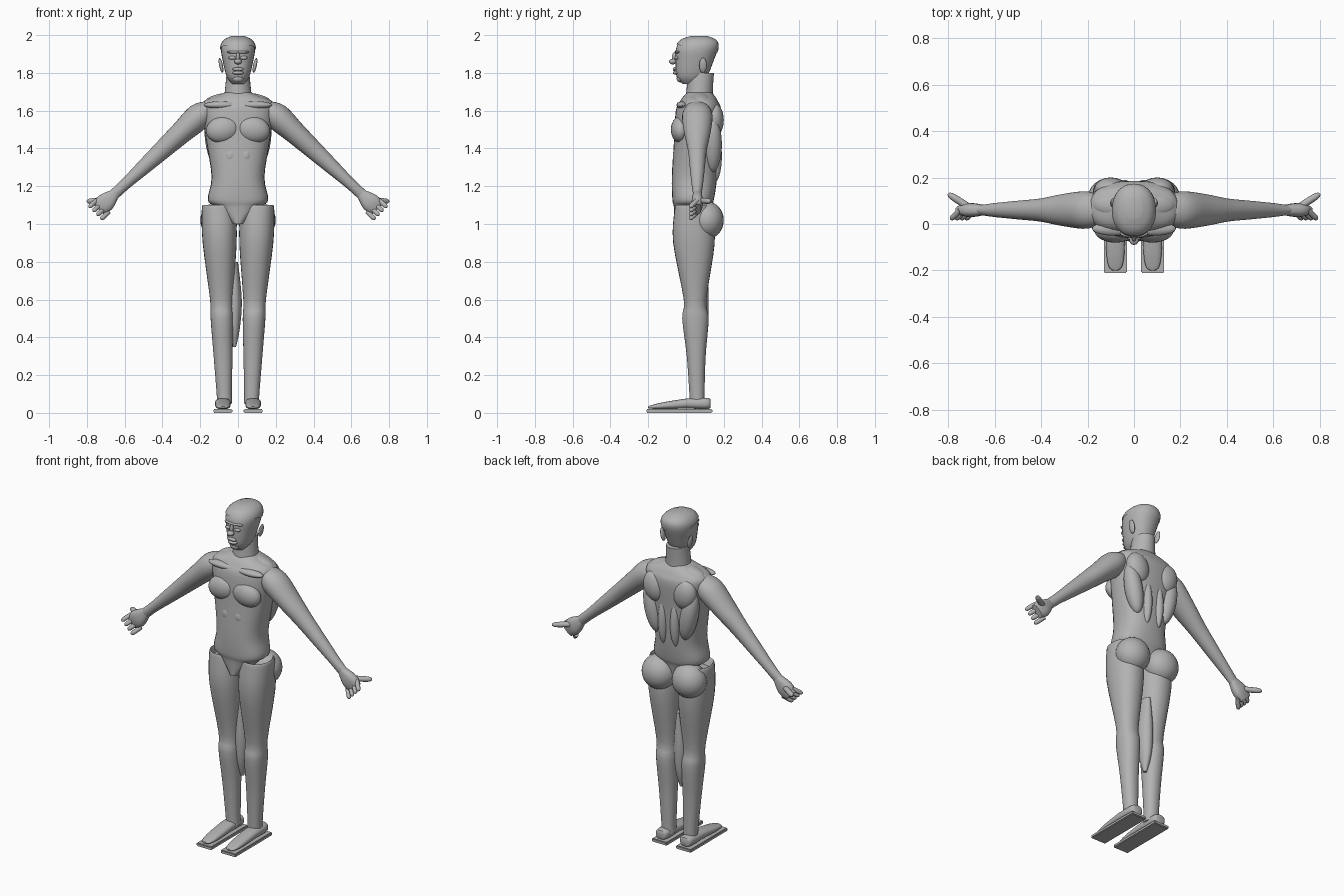
import bpy, bmesh
from math import cos, sin, pi, copysign
from mathutils import Vector, Matrix

if "Cube" in bpy.data.objects:
    bpy.data.objects.remove(bpy.data.objects["Cube"])

grey = bpy.data.materials.new("plain grey")
grey.use_nodes = True
colour = (.45, .45, .45, 1)
grey.diffuse_color = colour
grey.node_tree.nodes["Principled BSDF"].inputs["Base Color"].default_value = colour

X, Y, Z = Matrix.Identity(3)
SIDES = (("left", 1), ("right", -1))
# Arms run straight down and outwards
ACROSS = Vector((.7, 0, .7))


def finish(name, bm):
    """Turn a bmesh into a smooth shaded grey object."""
    bmesh.ops.recalc_face_normals(bm, faces=bm.faces)
    mesh = bpy.data.meshes.new(name)
    bm.to_mesh(mesh)
    bm.free()
    mesh.materials.append(grey)
    obj = bpy.data.objects.new(name, mesh)
    bpy.context.collection.objects.link(obj)
    bpy.ops.object.select_all(action="DESELECT")
    obj.select_set(True)
    bpy.context.view_layer.objects.active = obj
    bpy.ops.object.shade_smooth_by_angle(angle=.8)


def smooth_rows(rows, steps=4):
    """Pass a smooth curve through the rows of a profile."""
    rows = [Vector(row) for row in rows]
    padded = [rows[0], *rows, rows[-1]]
    result = []
    for before, start, end, after in zip(padded, padded[1:], padded[2:], padded[3:]):
        leave, arrive = (end - before) / 2, (after - start) / 2
        for step in range(steps):
            t = step / steps
            ease = t * t * (3 - 2 * t)
            result.append(start.lerp(end, ease) + leave * t * (1 - t) ** 2 - arrive * t * t * (1 - t))
    return result + [rows[-1]]


def loft(name, rows, path, u=X, v=Y, side=1, power=2.0, cut=None, count=28):
    """Skin rows of (position, radius along u, radius along v) along a path."""
    bm = bmesh.new()
    rings = []
    for position, wide, deep in smooth_rows(rows):
        ring = []
        for k in range(count):
            c, s = cos(2 * pi * k / count), sin(2 * pi * k / count)
            p = (path(position) + u * wide * copysign(abs(c) ** (2 / power), c)
                 + v * deep * copysign(abs(s) ** (2 / power), s))
            ring.append(bm.verts.new((p.x * side, p.y, p.z)))
        rings.append(ring)
    for low, high in zip(rings, rings[1:]):
        for k in range(count):
            bm.faces.new((low[k - 1], low[k], high[k], high[k - 1]))
    bm.faces.new(rings[0])
    bm.faces.new(rings[-1])
    if cut:
        bmesh.ops.bisect_plane(bm, geom=[*bm.verts, *bm.edges, *bm.faces],
                               plane_co=cut[0], plane_no=cut[1], clear_inner=True)
    finish(name, bm)


def bump(name, place, size, side=1, tilt=0.0):
    """Ellipsoid, tilted about the y axis."""
    bm = bmesh.new()
    bmesh.ops.create_uvsphere(bm, u_segments=24, v_segments=14, radius=1)
    move = Matrix.Translation((place[0] * side, place[1], place[2]))
    bm.transform(move @ Matrix.Rotation(tilt * side, 4, "Y") @ Matrix.Diagonal((*size, 1)))
    finish(name, bm)


def digit(name, base, tip, radius, side):
    """Tapered round finger between two points."""
    axis = (tip - base).normalized()
    u = axis.orthogonal().normalized()
    rows = [(0, radius, radius), (.8, radius, radius), (1, radius / 3, radius / 3)]
    loft(name, rows, lambda t: base.lerp(tip, t), u, axis.cross(u), side, count=12)


def along_trunk(z):
    return Vector((0, .06 * z - .03, z))


def along_head(z):
    return Vector((0, .18 * z - .29, z))


def along_leg(z):
    return Vector((.07 + .03 * z, .06 - .02 * z, z))


def along_shoe(y):
    return Vector((.08, y, .05))


def along_arm(x):
    return Vector((x, .06, 1.76 - .92 * x))


def along_calf(z):
    return Vector((-.02, .07, z))


# Trunk with a pointed pelvis, then the neck
trunk = [(1, .03, .09), (1.09, .12, .1), (1.13, .16, .11), (1.25, .14, .12), (1.45, .17, .12),
         (1.6, .19, .12), (1.65, .18, .1), (1.68, .11, .08), (1.7, .06, .06)]
loft("trunk", trunk, along_trunk, power=2.5)
neck = [(1.6, .08, .08), (1.7, .07, .07), (1.8, .06, .07)]
loft("neck", neck, along_trunk)

# Head and a close cap of hair
head = [(1.74, .03, .04), (1.78, .06, .08), (1.86, .08, .1), (1.93, .09, .11),
        (1.97, .07, .09), (1.99, .03, .04)]
loft("head", head, along_head, power=2.2)
hair = [[value + .005 for value in row] for row in head]
loft("hair_cap", hair, along_head, power=2.2, cut=((0, -.05, 1.95), (0, .2, 1)))

# Face
bump("nose_bridge", (0, -.06, 1.88), (.01, .015, .03))
bump("nose_tip", (0, -.07, 1.86), (.02, .02, .015))
bump("upper_lip", (0, -.06, 1.82), (.03, .01, .01))
bump("lower_lip", (0, -.05, 1.8), (.03, .02, .01))
bump("chin", (0, -.03, 1.77), (.03, .02, .02))
bump("brow", (0, -.04, 1.91), (.06, .02, .01))

for label, s in SIDES:
    bump(label + "_eye", (.03, -.05, 1.88), (.02, .01, .01), s)
    bump(label + "_ear", (.09, .09, 1.84), (.01, .02, .04), s, .2)

    # Chest and stomach muscles
    bump(label + "_pectoral", (.08, -.03, 1.5), (.09, .05, .07), s, .2)
    bump(label + "_collar_bone", (.09, -.02, 1.63), (.09, .03, .02), s)
    for row in range(3):
        bump(f"{label}_abdominal_{row}", (.04, -.05, 1.36 - .07 * row), (.03, .02, .04), s)

    # Back muscles and buttocks
    bump(label + "_shoulder_blade", (.1, .15, 1.55), (.07, .05, .09), s, .2)
    bump(label + "_back_muscle", (.12, .14, 1.42), (.05, .05, .15), s, .2)
    bump(label + "_spine_muscle", (.04, .15, 1.36), (.03, .04, .14), s)
    bump(label + "_neck_muscle", (.09, .08, 1.66), (.09, .05, .03), s, .2)
    bump(label + "_buttock", (.1, .11, 1.02), (.1, .09, .1), s)

    # Leg with a sunken rim at the hip
    leg = [(1.06, .07, .07), (1.1, .08, .09), (1.07, .09, .1), (.9, .09, .11), (.6, .06, .06),
           (.5, .06, .07), (.3, .05, .05), (.1, .04, .04), (.05, .04, .04)]
    loft(label + "_leg", leg, along_leg, side=s, power=2.2)

    # Shoe on a flat sole
    shoe = [(.13, .02, .02), (.1, .04, .03), (-.1, .04, .02), (-.18, .03, .01), (-.2, .01, .005)]
    loft(label + "_shoe", shoe, lambda y: along_shoe(y) + Z * min(0, y / 10), X, Z, s, power=2.5)
    bm = bmesh.new()
    bmesh.ops.create_cube(bm, size=1)
    bm.transform(Matrix.Translation((.08 * s, -.035, .01)) @ Matrix.Diagonal((.1, .35, .02, 1)))
    bmesh.ops.bevel(bm, geom=bm.edges[:], offset=.004, segments=2, affect="EDGES")
    finish(label + "_sole", bm)

    # Arm and palm share one straight line
    arm = [(.14, .03, .05), (.2, .07, .08), (.3, .06, .07), (.4, .05, .05), (.5, .04, .04),
           (.6, .03, .03), (.67, .03, .02)]
    loft(label + "_arm", arm, along_arm, ACROSS, Y, s)
    palm = [(.64, .02, .02), (.7, .05, .03), (.74, .04, .02)]
    loft(label + "_palm", palm, along_arm, ACROSS, Y, s, power=2.5)

    # Curled fingers and an outstretched thumb
    for finger in range(4):
        spread = ACROSS * (.04 - .03 * finger)
        knuckle = along_arm(.72) + spread
        digit(f"{label}_finger_{finger}", knuckle, along_arm(.76) + spread - Y * .04, .012, s)
    digit(label + "_thumb", along_arm(.69), Vector((.8, .13, 1.12)), .015, s)

# Loose calf form between the legs
calf = [(.35, .01, .01), (.45, .03, .04), (.6, .04, .05), (.8, .02, .04)]
loft("inner_calf", calf, along_calf)
